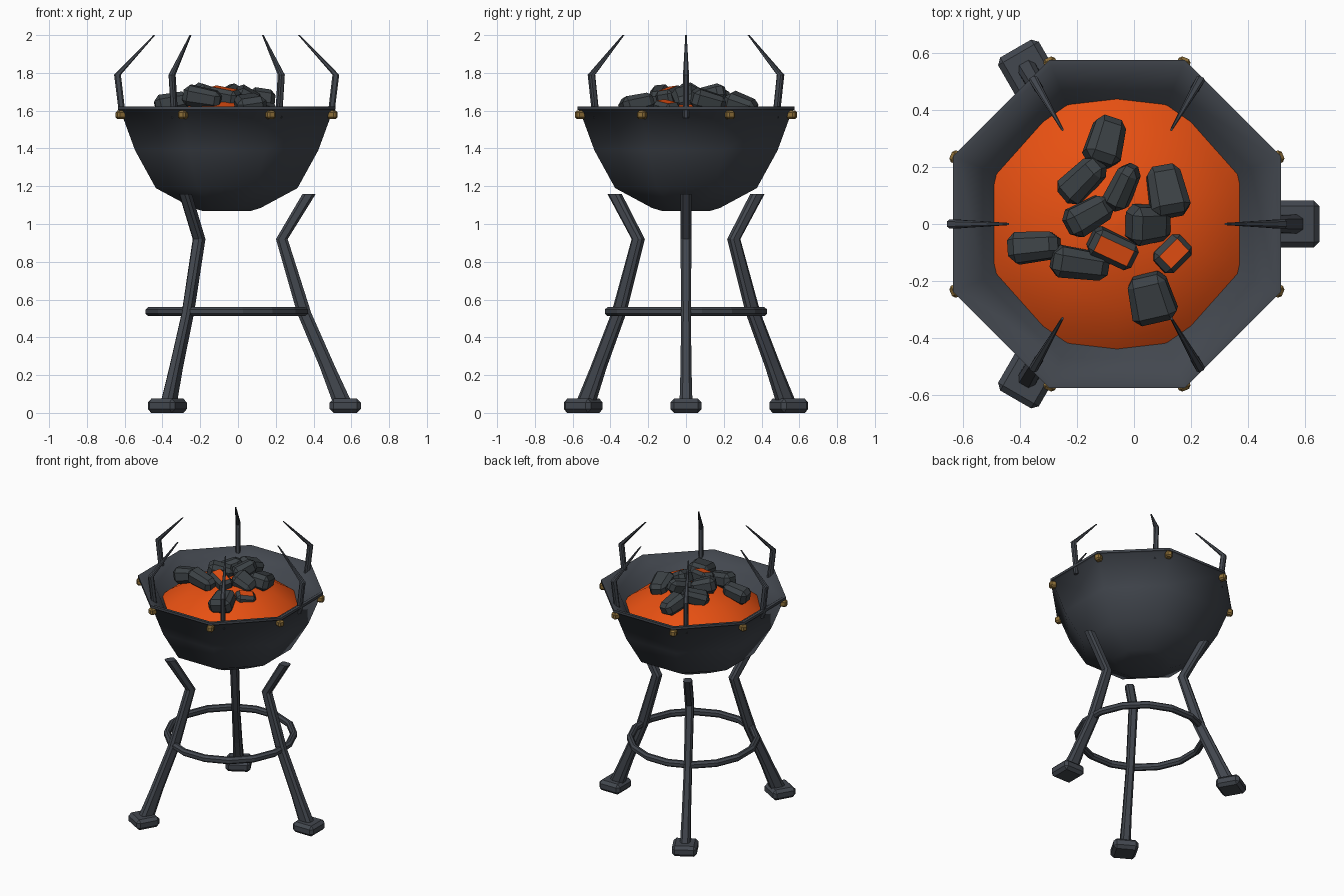
import bpy, bmesh
from math import cos, sin, pi, radians
from mathutils import Matrix, Vector

if "Cube" in bpy.data.objects:
    bpy.data.objects.remove(bpy.data.objects["Cube"], do_unlink=True)

AXIS = Vector((-0.06, 0, 0))  # vertical axis of bowl and stand


def material(name, color):
    mat = bpy.data.materials.new(name)
    mat.use_nodes = True
    mat.diffuse_color = (*color, 1)
    mat.node_tree.nodes["Principled BSDF"].inputs["Base Color"].default_value = (*color, 1)
    return mat


IRON = material("dark iron", (0.055, 0.063, 0.077))
COAL = material("charcoal", (0.045, 0.054, 0.06))
EMBER = material("glowing ember", (0.8, 0.08, 0.006))
BRASS = material("aged brass", (0.27, 0.16, 0.04))


def finish(name, bm, mats, location=AXIS, turn=0, smooth=None):
    bmesh.ops.recalc_face_normals(bm, faces=bm.faces)
    mesh = bpy.data.meshes.new(name)
    bm.to_mesh(mesh)
    bm.free()
    obj = bpy.data.objects.new(name, mesh)
    for mat in mats:
        mesh.materials.append(mat)
    obj.location = location
    obj.rotation_euler.z = turn
    bpy.context.collection.objects.link(obj)
    if smooth:
        bpy.ops.object.select_all(action="DESELECT")
        obj.select_set(True)
        bpy.context.view_layer.objects.active = obj
        bpy.ops.object.shade_smooth_by_angle(angle=radians(smooth))
    return obj


def skin(bm, rings, closed=False):
    """Join matching rings of points; cap the ends unless closed."""
    rows = [[bm.verts.new(p) for p in ring] for ring in rings]
    pairs = list(zip(rows, rows[1:]))
    if closed:
        pairs.append((rows[-1], rows[0]))
    for a, b in pairs:
        for i in range(len(a)):
            j = (i + 1) % len(a)
            bm.faces.new((a[i], a[j], b[j], b[i]))
    if not closed:
        bm.faces.new(rows[0])
        bm.faces.new(rows[-1])


def lathe(name, profile, sides, mat, smooth=None, closed=False):
    """Spin (flat radius, height) points into a many-sided body."""
    bm = bmesh.new()
    rings = []
    for flat, z in profile:
        r = flat / cos(pi / sides)
        rings.append([(r * cos((i + 0.5) * 2 * pi / sides),
                       r * sin((i + 0.5) * 2 * pi / sides), z) for i in range(sides)])
    skin(bm, rings, closed)
    return finish(name, bm, [mat], smooth=smooth)


def bent_bar(name, path, turn):
    """Bar with level chamfered sections: (radius, height, depth, width)."""
    bm = bmesh.new()
    corner = [(1, .55), (.55, 1), (-.55, 1), (-1, .55),
              (-1, -.55), (-.55, -1), (.55, -1), (1, -.55)]
    skin(bm, [[(r + u * d / 2, v * w / 2, z) for u, v in corner] for r, z, d, w in path])
    return finish(name, bm, [IRON], turn=turn)


def block(size, chamfer):
    bm = bmesh.new()
    bmesh.ops.create_cube(bm, size=1, matrix=Matrix.Diagonal((*size, 1)))
    bmesh.ops.bevel(bm, geom=bm.edges[:], offset=chamfer, segments=1, affect="EDGES")
    return bm


def polar(radius, angle, z):
    return AXIS + Vector((radius * cos(angle), radius * sin(angle), z))


# Bowl: outer wall, lip and sloping inner wall
lathe("bowl", [(0.13, 1.07), (0.18, 1.085), (0.375, 1.19), (0.485, 1.39), (0.562, 1.6),
               (0.575, 1.605), (0.575, 1.622), (0.555, 1.622), (0.47, 1.56),
               (0.42, 1.48), (0.3, 1.4)], 8, IRON, smooth=50)

# Ember mound
lathe("ember_mound", [(0.47, 1.46), (0.4, 1.525), (0.28, 1.6), (0.12, 1.65), (0.01, 1.66)],
      10, EMBER, smooth=50)

# Rivets on the bowl corners
for i in range(8):
    a = (i + 0.5) * pi / 4
    finish(f"rivet_{i + 1}", block((0.05, 0.045, 0.045), 0.01), [BRASS],
           polar(0.606, a, 1.578), a)

# Bent spikes around the rim
for i in range(6):
    bent_bar(f"rim_spike_{i + 1}", [(0.55, 1.56, .034, .032), (0.578, 1.79, .036, .032),
                                    (0.383, 2.0, .01, .008)], i * pi / 3)

# Three legs with feet
for i in range(3):
    a = i * 2 * pi / 3
    bent_bar(f"leg_{i + 1}", [(0.61, 0.06, .1, .068), (0.535, 0.24, .082, .058),
                              (0.41, 0.53, .075, .052), (0.292, 0.92, .062, .058),
                              (0.437, 1.16, .07, .056)], a)
    finish(f"foot_{i + 1}", block((0.165, 0.165, 0.075), 0.02), [IRON],
           polar(0.628, a, 0.0375), a)

# Brace ring tying the legs together
lathe("brace_ring", [(0.43, 0.525), (0.43, 0.547), (0.415, 0.56), (0.4, 0.56),
                     (0.388, 0.547), (0.388, 0.525), (0.4, 0.512), (0.415, 0.512)],
      16, IRON, closed=True)

# Coals: x, y, z, length, width, heading, tilt in degrees
coals = [
    (-0.10, 0.29, 1.63, .17, .13, 75, 18),
    (-0.18, 0.155, 1.65, .18, .11, 45, -20),
    (-0.16, 0.03, 1.68, .17, .11, 30, 12),
    (-0.04, 0.13, 1.68, .17, .09, 65, -18),
    (0.115, 0.115, 1.65, .18, .14, 102, 14),
    (0.05, 0.0, 1.66, .15, .14, 5, 25),
    (-0.35, -0.08, 1.64, .18, .11, 5, -12),
    (-0.19, -0.14, 1.67, .2, .11, -8, 10),
    (0.06, -0.26, 1.63, .17, .16, 105, -14),
]
for i, (x, y, z, length, width, heading, tilt) in enumerate(coals):
    bm = block((length, width, 0.11), 0.027)
    # Narrow one end so that each lump looks broken
    for v in bm.verts:
        if v.co.x > 0:
            v.co.y *= 0.85
            v.co.z *= 0.85
    obj = finish(f"coal_{i + 1}", bm, [COAL], (x, y, z))
    obj.rotation_euler = (radians(tilt * 0.6), radians(tilt), radians(heading))

# Burning coals with a glowing top
for i, (x, y, z, length, heading) in enumerate([(-0.075, -0.085, 1.67, .17, -25),
                                                (0.13, -0.105, 1.6, .13, 45)]):
    bm = block((length, 0.1, 0.1), 0.02)
    for f in bm.faces:
        f.material_index = int(f.normal.z > 0.95)
    obj = finish(f"burning_coal_{i + 1}", bm, [COAL, EMBER], (x, y, z))
    obj.rotation_euler = (radians(8), radians(10), radians(heading))
